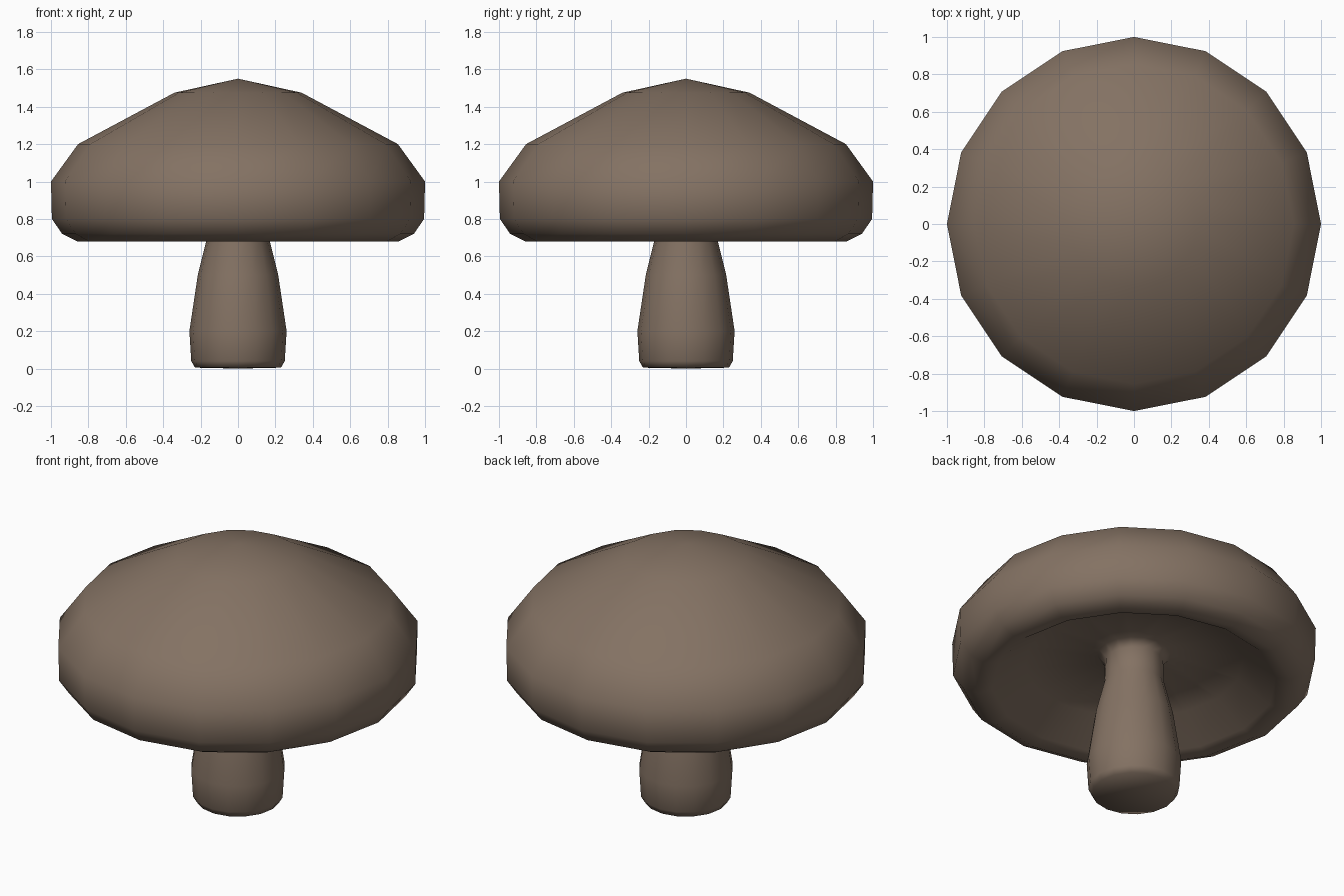
import bpy, bmesh, math

if "Cube" in bpy.data.objects:
    bpy.data.objects.remove(bpy.data.objects["Cube"])

SIDES = 16

# Outline (radius, height) of the whole mushroom, from base centre to crown
stem = [(0, 0), (0.23, 0.005), (0.25, 0.04), (0.26, 0.20), (0.215, 0.50),
        (0.165, 0.70), (0.16, 0.84)]
gills = [(0.20, 0.88), (0.60, 0.83), (0.78, 0.70)]
cap = [(0.86, 0.68), (0.94, 0.72), (0.995, 0.80), (1.0, 1.0), (0.855, 1.20),
       (0.34, 1.475), (0, 1.55)]


def revolve(name, profile, material):
    """Turn an outline around the z axis into a closed mesh."""
    bm = bmesh.new()
    verts = [bm.verts.new((r, 0, z)) for r, z in profile]
    edges = [bm.edges.new(pair) for pair in zip(verts, verts[1:])]
    bmesh.ops.spin(bm, geom=verts + edges, cent=(0, 0, 0), axis=(0, 0, 1),
                   angle=math.tau, steps=SIDES)
    bmesh.ops.remove_doubles(bm, verts=bm.verts, dist=0.0005)
    bmesh.ops.recalc_face_normals(bm, faces=bm.faces)
    for face in bm.faces:
        face.smooth = True
    mesh = bpy.data.meshes.new(name)
    bm.to_mesh(mesh)
    bm.free()
    mesh.materials.append(material)
    obj = bpy.data.objects.new(name, mesh)
    bpy.context.collection.objects.link(obj)
    return obj


brown = bpy.data.materials.new("mushroom brown")
brown.diffuse_color = (0.23, 0.168, 0.125, 1)
brown.use_nodes = True
brown.node_tree.nodes["Principled BSDF"].inputs["Base Color"].default_value = brown.diffuse_color

# Stem flows smoothly into the hollow underside, so it is one surface
revolve("mushroom", stem + gills + cap, brown)
